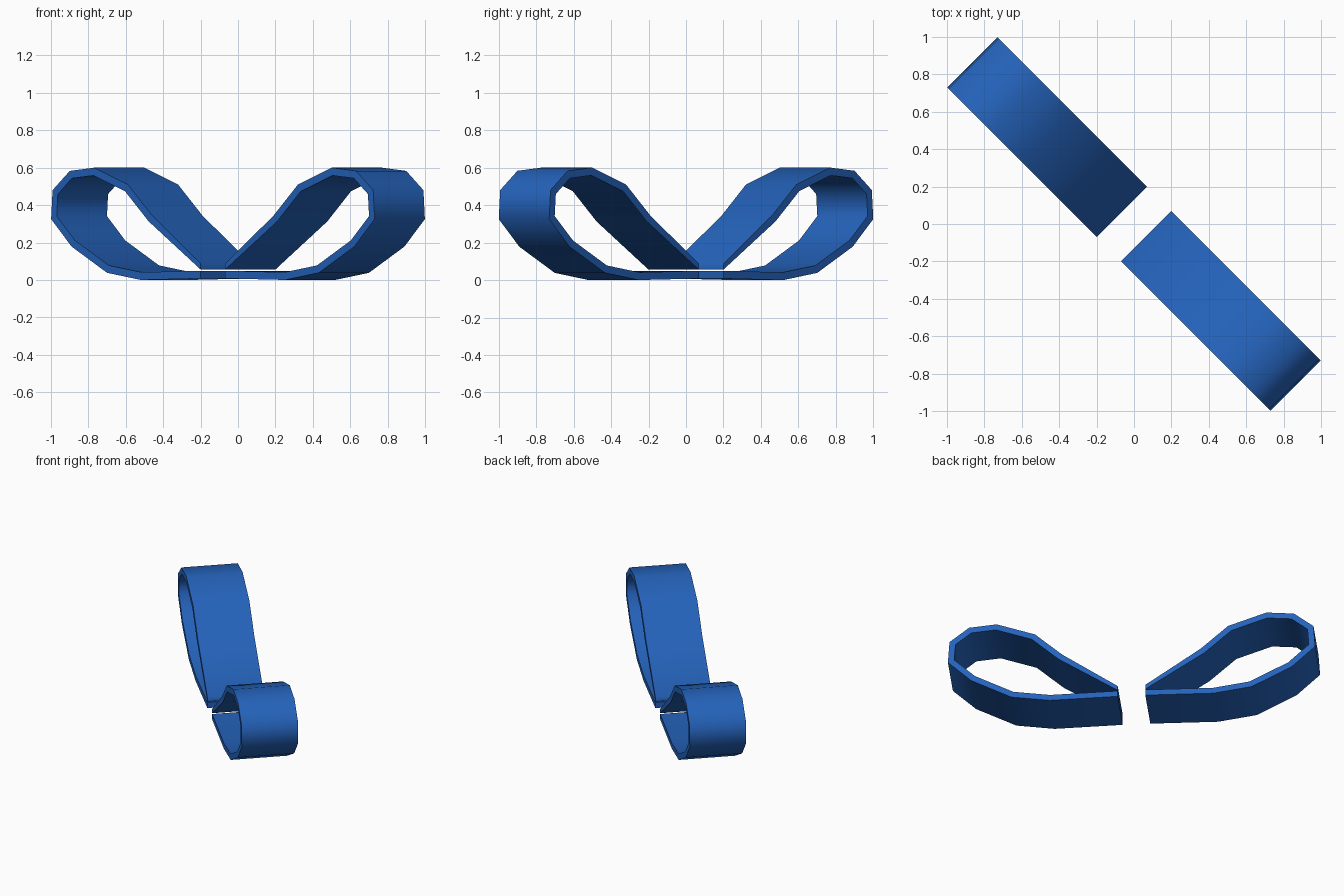
import bpy, bmesh, math
from mathutils import Vector, Matrix

if "Cube" in bpy.data.objects:
    bpy.data.objects.remove(bpy.data.objects["Cube"])

# Single blue ribbon colour
blue = bpy.data.materials.new("ribbon blue")
blue.diffuse_color = (0.018, 0.125, 0.50, 1)
blue.use_nodes = True
blue.node_tree.nodes["Principled BSDF"].inputs["Base Color"].default_value = blue.diffuse_color

HALF_W, THICK = 0.19, 0.041

# Outer outline of one loop (distance from centre, height), upper end to lower end
outer = [Vector(p) for p in [
    (0.092, 0.087), (0.46, 0.345), (0.643, 0.51), (0.898, 0.60), (1.082, 0.583),
    (1.212, 0.48), (1.223, 0.325), (1.068, 0.178), (0.80, 0.038), (0.545, 0.0),
    (0.092, 0.008)]]


def inset(points, t):
    """Mitred inward offset of the open clockwise outline."""
    result = []
    for i in range(1, len(points) - 1):
        d1 = (points[i] - points[i - 1]).normalized()
        d2 = (points[i + 1] - points[i]).normalized()
        n1, n2 = Vector((d1.y, -d1.x)), Vector((d2.y, -d2.x))
        m = (n1 + n2).normalized()
        result.append(points[i] + m * (t / m.dot(n1)))
    # strip ends are cut upright
    return [Vector((0.092, 0.055))] + result + [Vector((0.092, 0.049))]


def ribbon_loop(name, angle):
    bm = bmesh.new()
    inner = inset(outer, THICK)
    rows = [[bm.verts.new((p.x, v, p.y)) for p in line]
            for line in (outer, inner) for v in (-HALF_W, HALF_W)]
    of, ob, nf, nb = rows
    for i in range(len(outer) - 1):
        for a, b in ((of, ob), (ob, nb), (nb, nf), (nf, of)):
            bm.faces.new((a[i], b[i], b[i + 1], a[i + 1]))
    for i in (0, -1):
        bm.faces.new((of[i], nf[i], nb[i], ob[i]))
    bmesh.ops.recalc_face_normals(bm, faces=bm.faces)
    bm.transform(Matrix.Rotation(angle, 4, 'Z'))
    me = bpy.data.meshes.new(name)
    bm.to_mesh(me)
    bm.free()
    me.materials.append(blue)
    ob_ = bpy.data.objects.new(name, me)
    bpy.context.collection.objects.link(ob_)
    bpy.ops.object.select_all(action='DESELECT')
    ob_.select_set(True)
    bpy.context.view_layer.objects.active = ob_
    bpy.ops.object.shade_smooth_by_angle(angle=math.radians(60))


# Two opposite bow loops on the diagonal
ribbon_loop("right_bow_loop", math.radians(-45))
ribbon_loop("left_bow_loop", math.radians(135))
